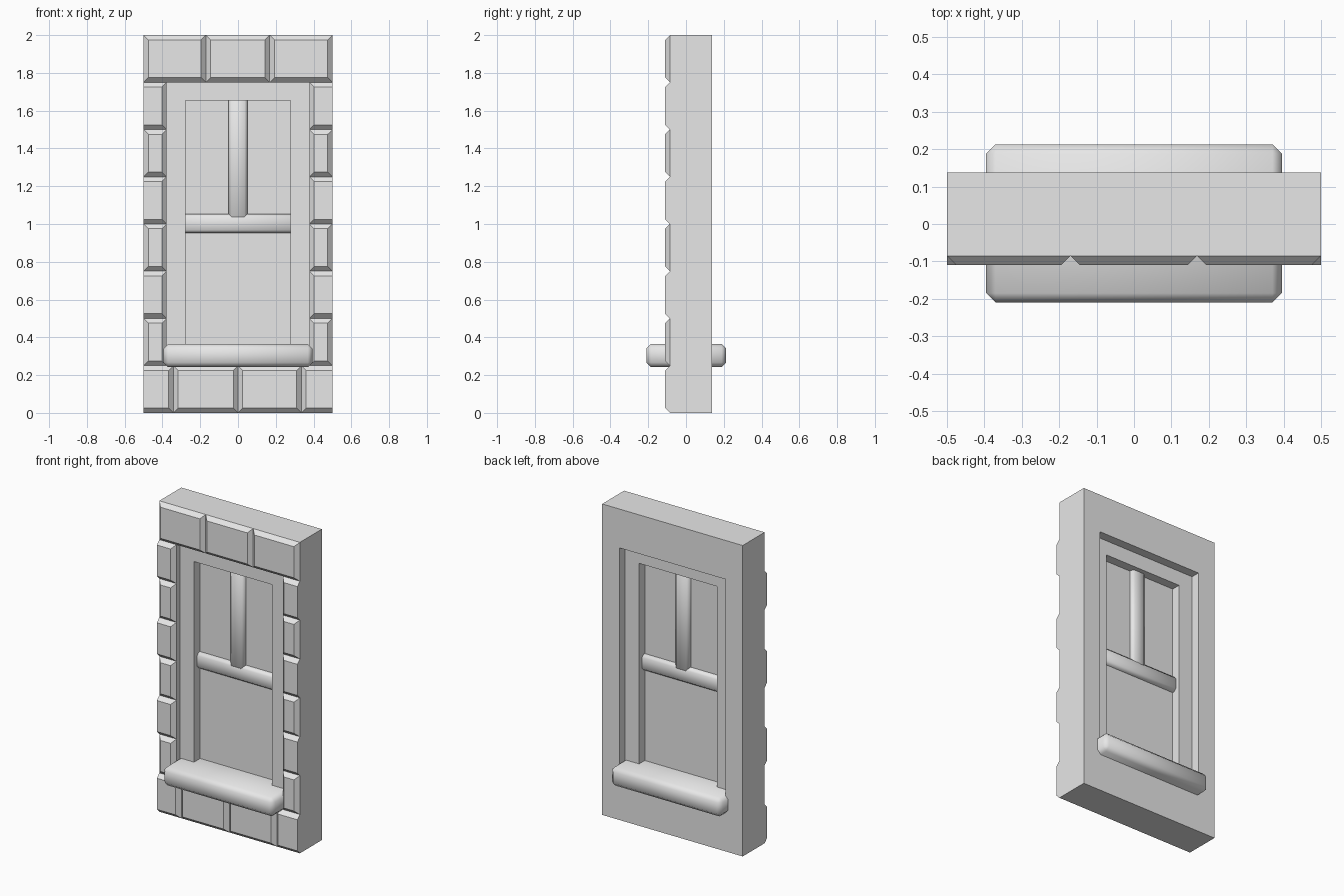
import bpy
import bmesh

cube = bpy.data.objects.get("Cube")
if cube:
    bpy.data.objects.remove(cube, do_unlink=True)

stone = bpy.data.materials.new("plain_grey")
stone.use_nodes = True
GREY = (0.8, 0.8, 0.8, 1)
stone.diffuse_color = GREY
stone.node_tree.nodes["Principled BSDF"].inputs["Base Color"].default_value = GREY

WALL_FRONT, WALL_BACK = -0.085, 0.138
BRICK_FRONT, CHAMFER = -0.11, 0.025
ROW = 0.25


def finish(bm, name, smooth=False):
    bmesh.ops.recalc_face_normals(bm, faces=bm.faces)
    for face in bm.faces:
        face.smooth = smooth
    mesh = bpy.data.meshes.new(name)
    bm.to_mesh(mesh)
    bm.free()
    mesh.materials.append(stone)
    obj = bpy.data.objects.new(name, mesh)
    bpy.context.collection.objects.link(obj)
    return obj


def rect(bm, x0, x1, z0, z1, y):
    return [bm.verts.new((x, y, z)) for x, z in ((x0, z0), (x1, z0), (x1, z1), (x0, z1))]


def sides(bm, a, b):
    for i in range(4):
        j = (i + 1) % 4
        bm.faces.new((a[i], a[j], b[j], b[i]))


def ring(name, outer, inner, y0, y1):
    """Rectangular surround with a rectangular hole."""
    bm = bmesh.new()
    loops = [rect(bm, *outer, y0), rect(bm, *inner, y0),
             rect(bm, *inner, y1), rect(bm, *outer, y1)]
    for i in range(4):
        sides(bm, loops[i], loops[(i + 1) % 4])
    return finish(bm, name)


def box(name, x0, x1, y0, y1, z0, z1, bevel=0.0):
    """Block, optionally with softened chamfered edges."""
    bm = bmesh.new()
    a, b = rect(bm, x0, x1, z0, z1, y0), rect(bm, x0, x1, z0, z1, y1)
    sides(bm, a, b)
    bm.faces.new(a)
    bm.faces.new(b)
    if bevel:
        bmesh.ops.bevel(bm, geom=bm.edges[:], offset=bevel, segments=1,
                        affect='EDGES', profile=0.5)
    return finish(bm, name, smooth=bevel > 0)


def brick(name, x0, x1, z0, z1, left=CHAMFER, right=CHAMFER):
    """Raised block with a chamfered front; a zero chamfer makes a cut end."""
    bm = bmesh.new()
    back = rect(bm, x0, x1, z0, z1, WALL_FRONT)
    front = rect(bm, x0 + left, x1 - right, z0 + CHAMFER, z1 - CHAMFER, BRICK_FRONT)
    sides(bm, back, front)
    bm.faces.new(front)
    return finish(bm, name)


# Wall with the window opening
ring("wall", (-0.5, 0.5, 0, 2), (-0.378, 0.378, 0.25, 1.75), WALL_FRONT, WALL_BACK)

# Top course of three whole bricks
tops = (-0.5, -0.17, 0.168, 0.5)
for i in range(3):
    brick(f"top_brick_{i + 1}", tops[i], tops[i + 1], 2 - ROW, 2)

# Bottom course with cut bricks at both ends
lows = (-0.5, -0.342, 0, 0.336, 0.5)
for i in range(4):
    brick(f"bottom_brick_{i + 1}", lows[i], lows[i + 1], 0, ROW,
          left=0 if i == 0 else CHAMFER, right=0 if i == 3 else CHAMFER)

# Side columns, alternating whole and cut outer ends
for row in range(1, 7):
    z = row * ROW
    end = 0 if row % 2 == 0 else CHAMFER
    brick(f"left_brick_{row}", 0.378, 0.5, z, z + ROW, right=end)
    brick(f"right_brick_{row}", -0.5, -0.378, z, z + ROW, left=end)

# Window frame, pane, glazing bars
ring("window_frame", (-0.378, 0.378, 0.26, 1.75), (-0.278, 0.278, 0.34, 1.655), -0.05, 0.08)
box("window_pane", -0.29, 0.29, 0.012, 0.022, 0.3, 1.67)
box("cross_bar", -0.31, 0.31, -0.018, 0.05, 0.953, 1.053, bevel=0.015)
box("upright_bar", -0.05, 0.05, -0.018, 0.05, 1.02, 1.69, bevel=0.015)

# Sill running through the wall
box("window_sill", -0.395, 0.395, -0.21, 0.213, 0.242, 0.365, bevel=0.025)
